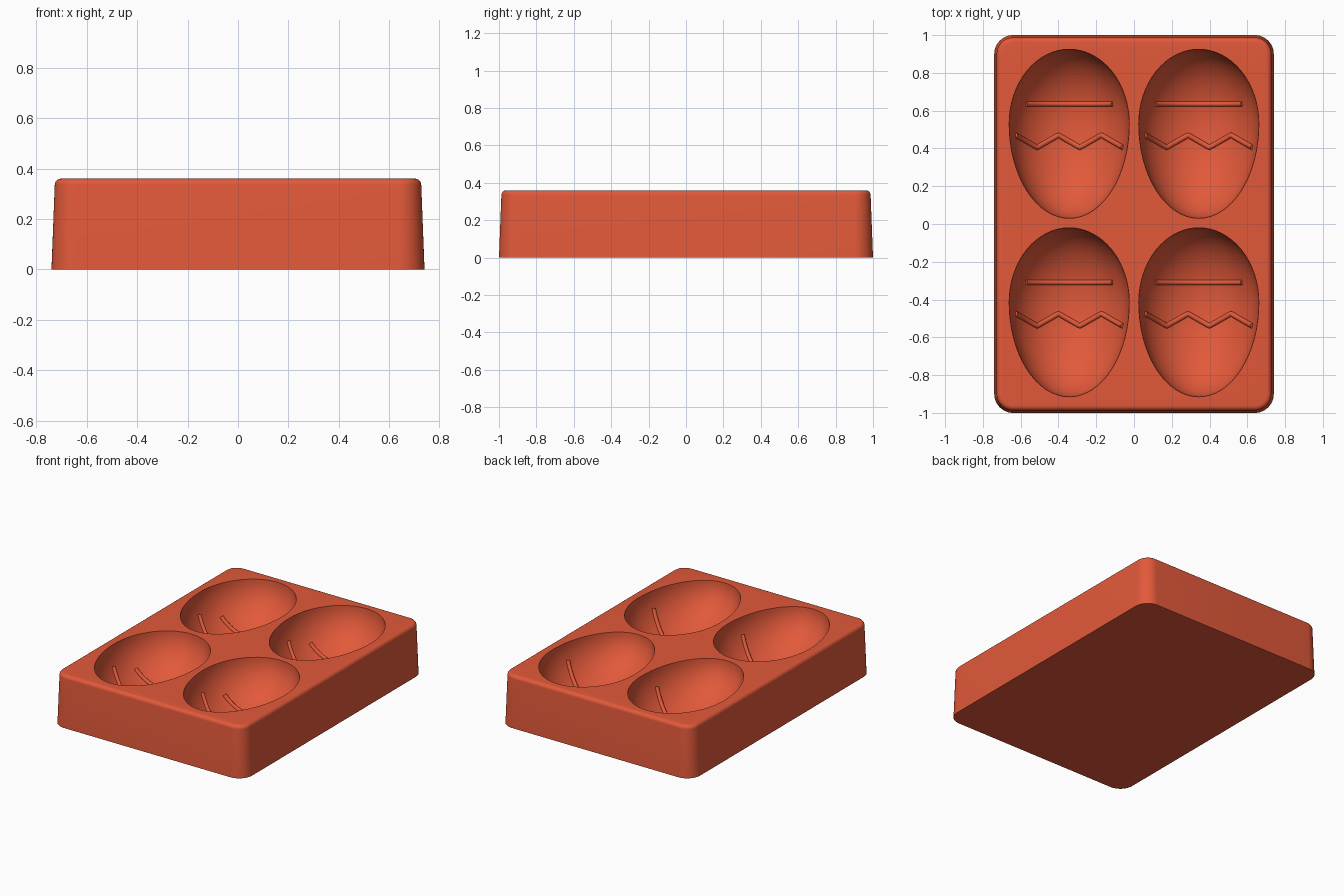
import bpy, bmesh, math

if "Cube" in bpy.data.objects:
    bpy.data.objects.remove(bpy.data.objects["Cube"])

HEIGHT, DEPTH = 0.36, 0.30
EGG_X, EGG_BACK, EGG_FRONT = 0.318, 0.395, 0.50
EGG_CENTRES = [(x, y) for x in (-0.343, 0.343) for y in (0.53, -0.415)]

red = bpy.data.materials.new("terracotta red")
red.use_nodes = True
red.diffuse_color = (0.76, 0.10, 0.042, 1)
red.node_tree.nodes["Principled BSDF"].inputs["Base Color"].default_value = red.diffuse_color


def add_object(name, bm):
    mesh = bpy.data.meshes.new(name)
    bmesh.ops.recalc_face_normals(bm, faces=bm.faces)
    bm.to_mesh(mesh)
    bm.free()
    obj = bpy.data.objects.new(name, mesh)
    bpy.context.collection.objects.link(obj)
    mesh.materials.append(red)
    return obj


def rounded_ring(bm, half_x, half_y, radius, z, steps=12):
    ring = []
    for quarter, (sx, sy) in enumerate([(1, 1), (-1, 1), (-1, -1), (1, -1)]):
        for i in range(steps + 1):
            a = math.pi / 2 * (quarter + i / steps)
            ring.append(bm.verts.new((sx * (half_x - radius) + radius * math.cos(a),
                                      sy * (half_y - radius) + radius * math.sin(a), z)))
    return ring


# Tapered tray with rounded corners and a rolled top edge
bm = bmesh.new()
roll = 0.025
profile = [(0, 0)] + [(0.013 + roll * (1 - math.cos(a)), HEIGHT - roll + roll * math.sin(a))
                      for a in (math.pi / 2 * i / 6 for i in range(7))]
rings = [rounded_ring(bm, 0.74 - d, 1 - d, 0.10 - d, z) for d, z in profile]
for low, high in zip(rings, rings[1:]):
    for i in range(len(low)):
        j = (i + 1) % len(low)
        bm.faces.new((low[i], low[j], high[j], high[i]))
bm.faces.new(rings[0])
bm.faces.new(rings[-1])
tray = add_object("tray", bm)

# Egg-shaped cutters, blunt at the back and longer at the front
bm = bmesh.new()
for cx, cy in EGG_CENTRES:
    egg = bmesh.ops.create_uvsphere(bm, u_segments=64, v_segments=40, radius=1)["verts"]
    for v in egg:
        v.co.x = cx + v.co.x * EGG_X
        v.co.y = cy + v.co.y * (EGG_BACK if v.co.y > 0 else EGG_FRONT)
        v.co.z = HEIGHT + v.co.z * DEPTH
cutter = add_object("egg_cutter", bm)
cut = tray.modifiers.new("egg cavities", "BOOLEAN")
cut.operation, cut.solver, cut.object = "DIFFERENCE", "EXACT", cutter
bpy.context.view_layer.objects.active = tray
tray.select_set(True)
bpy.ops.object.modifier_apply(modifier=cut.name)
bpy.data.objects.remove(cutter)
bpy.ops.object.shade_smooth_by_angle(angle=math.radians(35))


# Raised decoration lines that follow the cavity floor
def floor_z(x, y):
    r = (x / EGG_X) ** 2 + (y / (EGG_BACK if y > 0 else EGG_FRONT)) ** 2
    return HEIGHT - DEPTH * math.sqrt(max(0, 1 - r))


def ridge(name, centre, corners, steps=10):
    path = []
    for (x0, y0), (x1, y1) in zip(corners, corners[1:]):
        path += [(x0 + (x1 - x0) * i / steps, y0 + (y1 - y0) * i / steps) for i in range(steps)]
    path.append(corners[-1])
    curve = bpy.data.curves.new(name, "CURVE")
    curve.dimensions = "3D"
    curve.bevel_depth, curve.bevel_resolution, curve.use_fill_caps = 0.014, 3, True
    spline = curve.splines.new("POLY")
    spline.points.add(len(path) - 1)
    for point, (x, y) in zip(spline.points, path):
        point.co = (centre[0] + x, centre[1] + y, floor_z(x, y), 1)
    curve.materials.append(red)
    bpy.context.collection.objects.link(bpy.data.objects.new(name, curve))


zigzag = [(-0.285 + 0.114 * i, -0.06 if i % 2 else -0.125) for i in range(6)]
zigzag = [(x, -0.185 - y) for x, y in zigzag]
for centre in EGG_CENTRES:
    ridge("stripe_ridge", centre, [(-0.23, 0.105), (0.23, 0.105)], 30)
    ridge("zigzag_ridge", centre, zigzag)
